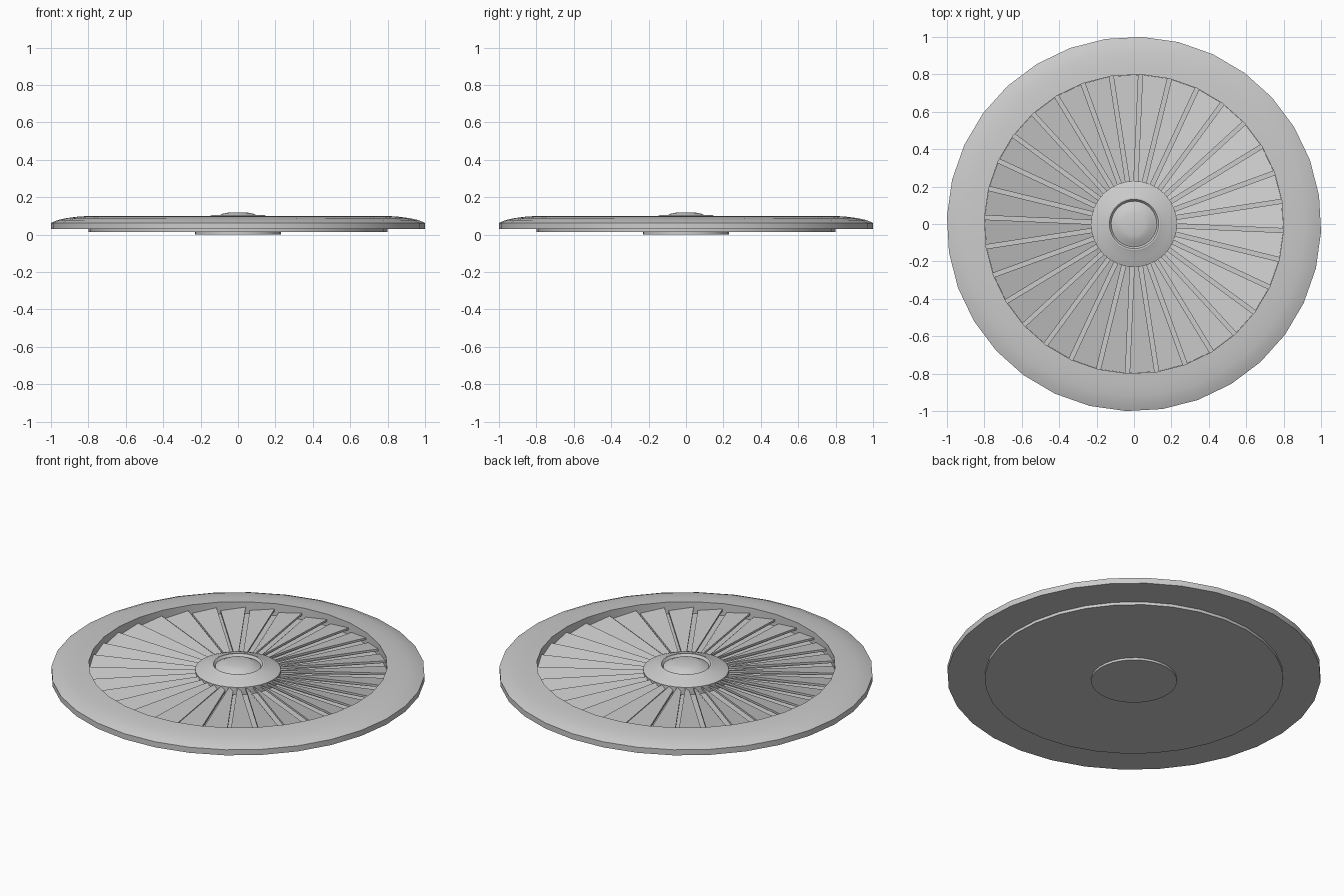
import bpy, bmesh, math
from mathutils import Vector

if "Cube" in bpy.data.objects:
    bpy.data.objects.remove(bpy.data.objects["Cube"])

SIDES = 32
STEP = 2 * math.pi / SIDES
START = math.radians(-2.5)

metal = bpy.data.materials.new("light_grey")
metal.diffuse_color = (0.6, 0.6, 0.6, 1)
metal.use_nodes = True
metal.node_tree.nodes["Principled BSDF"].inputs["Base Color"].default_value = metal.diffuse_color


def finish(name, bm, smooth_angle=None):
    bmesh.ops.recalc_face_normals(bm, faces=bm.faces)
    mesh = bpy.data.meshes.new(name)
    bm.to_mesh(mesh)
    bm.free()
    mesh.materials.append(metal)
    obj = bpy.data.objects.new(name, mesh)
    bpy.context.collection.objects.link(obj)
    if smooth_angle:
        bpy.ops.object.select_all(action='DESELECT')
        obj.select_set(True)
        bpy.context.view_layer.objects.active = obj
        bpy.ops.object.shade_smooth_by_angle(angle=math.radians(smooth_angle))
    return obj


def lathe(name, profile, closed=False, smooth_angle=25):
    """Spin an (r, z) profile about z; points on the axis become one vertex."""
    bm = bmesh.new()
    rows = []
    for r, z in profile:
        if r == 0:
            rows.append([bm.verts.new((0, 0, z))] * SIDES)
        else:
            rows.append([bm.verts.new((r * math.cos(START + i * STEP),
                                       r * math.sin(START + i * STEP), z))
                         for i in range(SIDES)])
    pairs = list(zip(rows, rows[1:]))
    if closed:
        pairs.append((rows[-1], rows[0]))
    for a, b in pairs:
        for i in range(SIDES):
            j = (i + 1) % SIDES
            corners = list(dict.fromkeys((a[i], a[j], b[j], b[i])))
            bm.faces.new(corners)
    return finish(name, bm, smooth_angle)


# Outer rim with a rounded shoulder
lathe("outer_rim", [(0.8, 0.02), (0.8, 0.03), (1.001, 0.03), (1.001, 0.063),
                    (0.965, 0.078), (0.92, 0.088), (0.86, 0.096), (0.8, 0.1)],
      closed=True)

# Floor plate beneath the vanes
lathe("floor_plate", [(0, 0.013), (0.8, 0.013), (0.8, 0.03), (0, 0.03)])

# Hub with a raised lip and a shallow dome set inside it
lathe("hub", [(0, 0), (0.23, 0), (0.23, 0.073), (0.19, 0.089), (0.15, 0.1),
              (0.14, 0.105), (0.132, 0.105), (0.122, 0.092), (0.105, 0.1),
              (0.085, 0.111), (0.06, 0.117), (0, 0.119)])

# Ring of pitched vanes, separated by narrow parallel slots
bm = bmesh.new()
INNER, OUTER, SLOT, THICK = 0.22, 0.798, 0.011, 0.012
for i in range(SIDES):
    top = []
    for angle, side, z in ((START + i * STEP, 1, 0.069),
                           (START + (i + 1) * STEP, -1, 0.05)):
        along = Vector((math.cos(angle), math.sin(angle), 0))
        across = Vector((-along.y, along.x, 0)) * side * SLOT
        for r in (INNER, OUTER):
            top.append(along * r + across + Vector((0, 0, z)))
    up = [bm.verts.new(p) for p in top]
    low = [bm.verts.new(p - Vector((0, 0, THICK))) for p in top]
    order = (0, 1, 3, 2)
    bm.faces.new([up[k] for k in order])
    bm.faces.new([low[k] for k in reversed(order)])
    for k in range(4):
        a, b = order[k], order[(k + 1) % 4]
        bm.faces.new((up[a], low[a], low[b], up[b]))
finish("vanes", bm)
